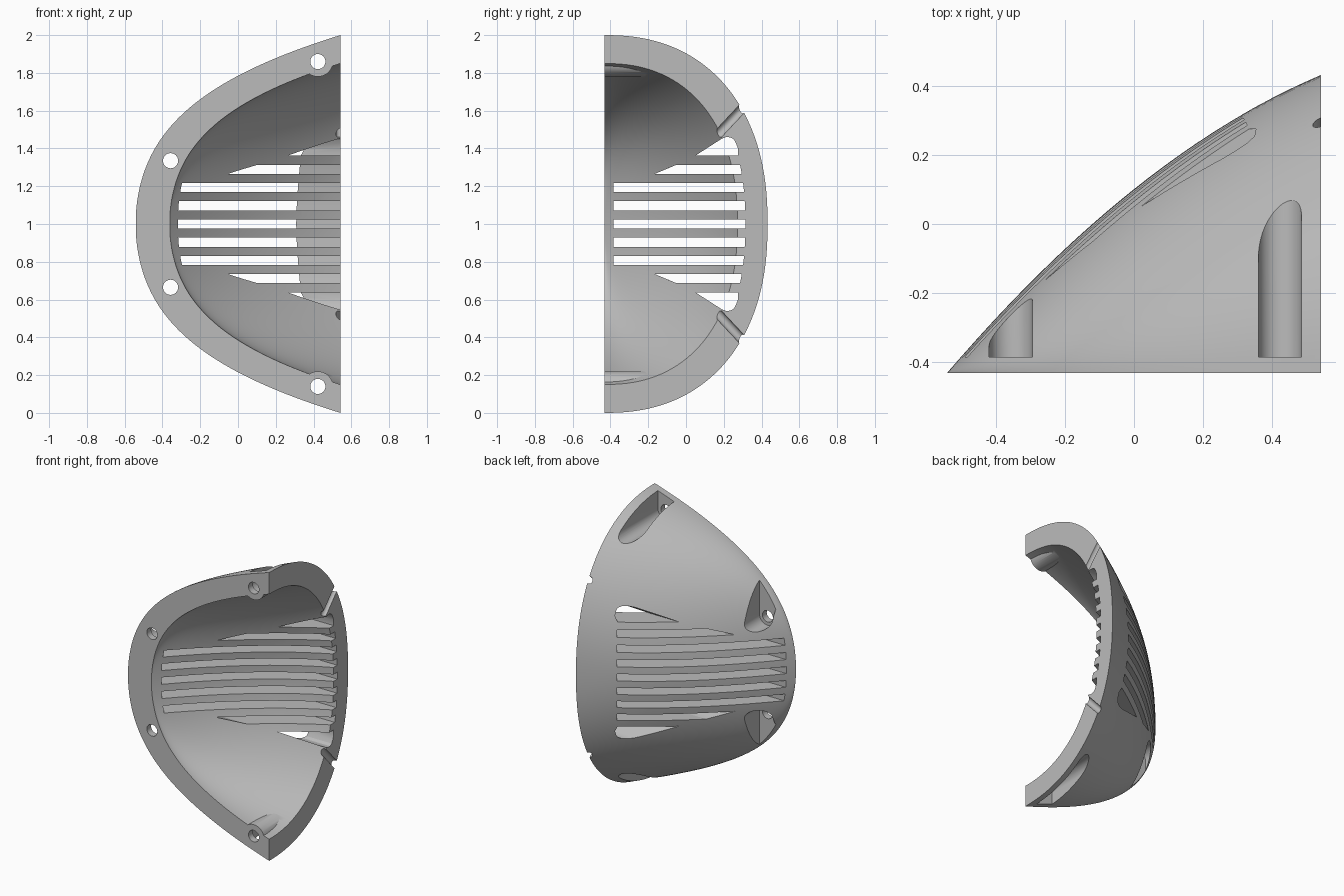
import bpy, bmesh, math
from mathutils import Vector, Matrix

cube = bpy.data.objects.get("Cube")
if cube:
    bpy.data.objects.remove(cube, do_unlink=True)

FRONT, SIDE = -0.432, 0.542

grey = bpy.data.materials.new("matte_grey")
grey.use_nodes = True
grey.diffuse_color = (0.5, 0.5, 0.5, 1)
grey.node_tree.nodes["Principled BSDF"].inputs["Base Color"].default_value = (0.5, 0.5, 0.5, 1)


def finish(name, bm):
    bmesh.ops.recalc_face_normals(bm, faces=bm.faces)
    mesh = bpy.data.meshes.new(name)
    bm.to_mesh(mesh)
    bm.free()
    mesh.materials.append(grey)
    obj = bpy.data.objects.new(name, mesh)
    bpy.context.collection.objects.link(obj)
    return obj


def skin(bm, rings):
    """Closed solid through a list of matching rings of points."""
    loops = [[bm.verts.new(p) for p in ring] for ring in rings]
    n = len(loops[0])
    for a, b in zip(loops, loops[1:]):
        for i in range(n):
            j = (i + 1) % n
            bm.faces.new((a[i], a[j], b[j], b[i]))
    bm.faces.new(loops[0])
    bm.faces.new(loops[-1])


def nose(name, tip, height, depth, bow, last=1.0, skirt=0.0):
    """Half dome growing from a point at x = tip, squarer towards the open side."""
    rings = []
    count, arc = 44, 72
    for i in range(count + 1):
        h = 0.04 + (last - 0.04) * i / count
        t = 0.51 * h ** 2 + 0.49 * h ** 4
        power = 1.86 + 0.42 * t ** 3
        x = tip + (SIDE - tip) * t
        d = depth * (bow * t - (bow - 1) * t * t)
        ring = []
        for j in range(arc + 1):
            a = math.pi * j / arc
            c, s = math.cos(a), max(math.sin(a), 0)
            z = math.copysign(abs(c) ** (2 / power), c) if abs(c) > 1e-6 else 0
            y = s ** (2 / power) if 0 < j < arc else 0
            ring.append((x, FRONT + d * y, 1 + height * h * z))
        if skirt:
            ring.insert(0, (x, FRONT - skirt, 1 + height * h))
            ring.append((x, FRONT - skirt, 1 - height * h))
        rings.append(ring)
    bm = bmesh.new()
    skin(bm, rings)
    return finish(name, bm)


def rods(name, ends, radius, segments=40):
    """Cylinders between pairs of points, each mirrored about z = 1."""
    bm = bmesh.new()
    for a, b in ends:
        for s in (1, -1):
            p, q = (Vector((v[0], v[1], 1 + s * v[2])) for v in (a, b))
            turn = (q - p).to_track_quat('Z', 'Y').to_matrix().to_4x4()
            bmesh.ops.create_cone(bm, cap_ends=True, segments=segments, radius1=radius, radius2=radius,
                                  depth=(q - p).length, matrix=Matrix.Translation((p + q) / 2) @ turn)
    return finish(name, bm)


def pockets(name, centres, radius):
    """Round-bottomed channels behind the screws, open to the top and bottom."""
    bm = bmesh.new()
    for x, z in centres:
        outline = [(x + radius, 1.3), (x - radius, 1.3)]
        for i in range(25):
            a = math.pi * (1 + i / 24)
            outline.append((x + radius * math.cos(a), z + radius * math.sin(a)))
        for s in (1, -1):
            skin(bm, [[(u, y, 1 + s * v) for u, v in outline] for y in (-0.385, 0.7)])
    return finish(name, bm)


def slots(name):
    """Horizontal vent slots cut along x, the outer two on each side tapered."""
    def back(z):
        return FRONT + 0.746 * (1 - (abs(z) / 0.92) ** 2.3) ** (1 / 2.3)

    bm = bmesh.new()
    for k in range(5):
        low, high = 0.0965 * k - 0.024, 0.0965 * k + 0.024
        if k == 4:
            outline = [(0.05, low), (0.19, 0.452), (0.212, 0.46), (0.235, 0.459), (0.253, 0.448),
                       (0.263, 0.43), (0.275, 0.4), (back(low), low)]
        else:
            start = (-0.165, -0.05) if k == 3 else (-0.385, -0.385)
            outline = [(start[0], low), (start[1], high)]
            outline += [(back(high + (low - high) * i / 4), high + (low - high) * i / 4) for i in range(5)]
        for s in (1, -1) if k else (1,):
            skin(bm, [[(x, y, 1 + s * z) for y, z in outline] for x in (-0.7, 0.7)])
    return finish(name, bm)


def subtract(obj, cutter):
    cutter.hide_render = True
    mod = obj.modifiers.new("cut", 'BOOLEAN')
    mod.operation, mod.solver, mod.object = 'DIFFERENCE', 'EXACT', cutter
    bpy.ops.object.select_all(action='DESELECT')
    bpy.context.view_layer.objects.active = obj
    obj.select_set(True)
    bpy.ops.object.modifier_apply(modifier=mod.name)
    bpy.data.objects.remove(cutter, do_unlink=True)


# Solid body and the hollow, which leaves a screw boss at top and bottom
shell = nose("vented_shell", -0.542, 1.0, 0.864, 1.47)
hollow = nose("hollow", -0.362, 0.85, 0.705, 1.42, last=1.08, skirt=0.1)
subtract(hollow, rods("screw_boss", [((0.423, -0.7, 0.86), (0.423, 0.1, 0.86))], 0.08))
subtract(shell, hollow)

# Vents
subtract(shell, slots("vent_slots"))

# Screw holes through the flange and the pockets behind them
spots = [(0.423, 0.86), (-0.357, 0.335)]
subtract(shell, rods("screw_holes", [((x, -0.6, z), (x, -0.3, z)) for x, z in spots], 0.04))
subtract(shell, pockets("screw_pockets", spots, 0.0625))

# Slanted grooves across the side rim
subtract(shell, rods("rim_grooves", [((SIDE, 0.09, 0.39), (SIDE, 0.38, 0.7))], 0.024, 24))

bpy.ops.object.select_all(action='DESELECT')
bpy.context.view_layer.objects.active = shell
shell.select_set(True)
bpy.ops.object.shade_smooth_by_angle(angle=math.radians(25))
